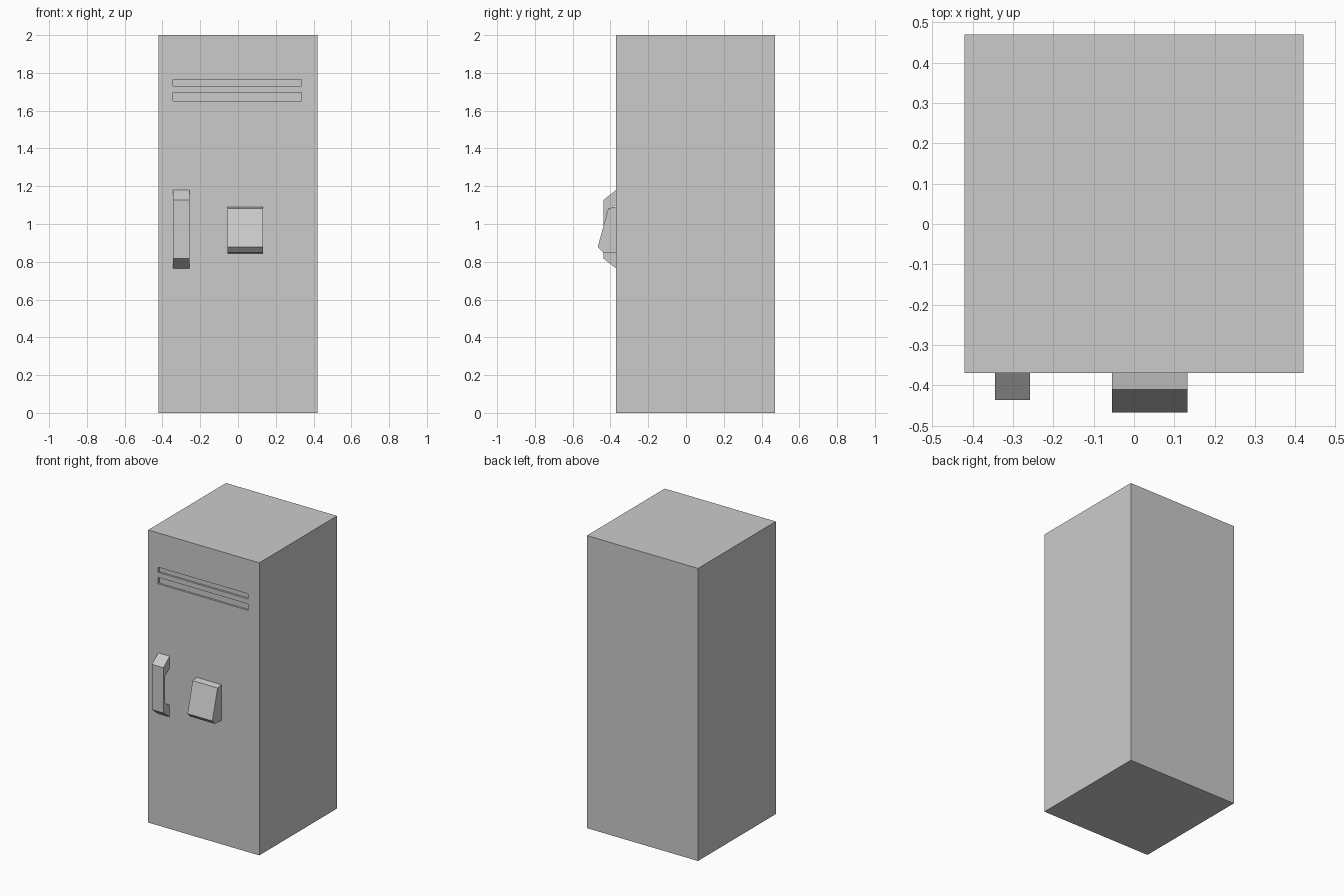
import bpy, bmesh

if "Cube" in bpy.data.objects:
    bpy.data.objects.remove(bpy.data.objects["Cube"])


def mesh_object(name, bm):
    bmesh.ops.recalc_face_normals(bm, faces=bm.faces[:])
    mesh = bpy.data.meshes.new(name)
    bm.to_mesh(mesh)
    bm.free()
    obj = bpy.data.objects.new(name, mesh)
    bpy.context.collection.objects.link(obj)
    return obj


def extrude_profile(name, profile, x0, x1):
    """Extrude a closed (y, z) profile along x."""
    bm = bmesh.new()
    face = bm.faces.new([bm.verts.new((x0, y, z)) for y, z in profile])
    new = bmesh.ops.extrude_face_region(bm, geom=[face])["geom"]
    moved = [v for v in new if isinstance(v, bmesh.types.BMVert)]
    bmesh.ops.translate(bm, verts=moved, vec=(x1 - x0, 0, 0))
    # the source cap is kept by the extrusion, closing the solid
    return mesh_object(name, bm)


def box(name, x0, x1, y0, y1, z0, z1):
    return extrude_profile(name, [(y0, z0), (y1, z0), (y1, z1), (y0, z1)], x0, x1)


FRONT = -0.37

# Cabinet body
body = box("locker_body", -0.42, 0.42, FRONT, 0.47, 0, 2)

# Two shallow vent slots cut in the door
for i, (z0, z1) in enumerate([(1.652, 1.696), (1.73, 1.765)]):
    cutter = box(f"vent_cutter_{i + 1}", -0.345, 0.335, FRONT - 0.05, FRONT + 0.013, z0, z1)
    cutter.hide_render = True
    cutter.hide_viewport = True
    cut = body.modifiers.new(f"vent_{i + 1}", "BOOLEAN")
    cut.operation = "DIFFERENCE"
    cut.solver = "EXACT"
    cut.object = cutter

# Door handle: bent bar with two angled feet
extrude_profile("door_handle", [
    (FRONT, 1.18), (-0.437, 1.127), (-0.437, 0.817), (FRONT, 0.765),
    (FRONT, 0.845), (-0.422, 0.88), (-0.422, 1.064), (FRONT, 1.1)],
    -0.345, -0.258)

# Lock housing: slanted wedge
extrude_profile("lock_housing", [
    (FRONT, 1.091), (-0.411, 1.083), (-0.467, 0.879), (-0.437, 0.848),
    (FRONT, 0.845)],
    -0.055, 0.133)
